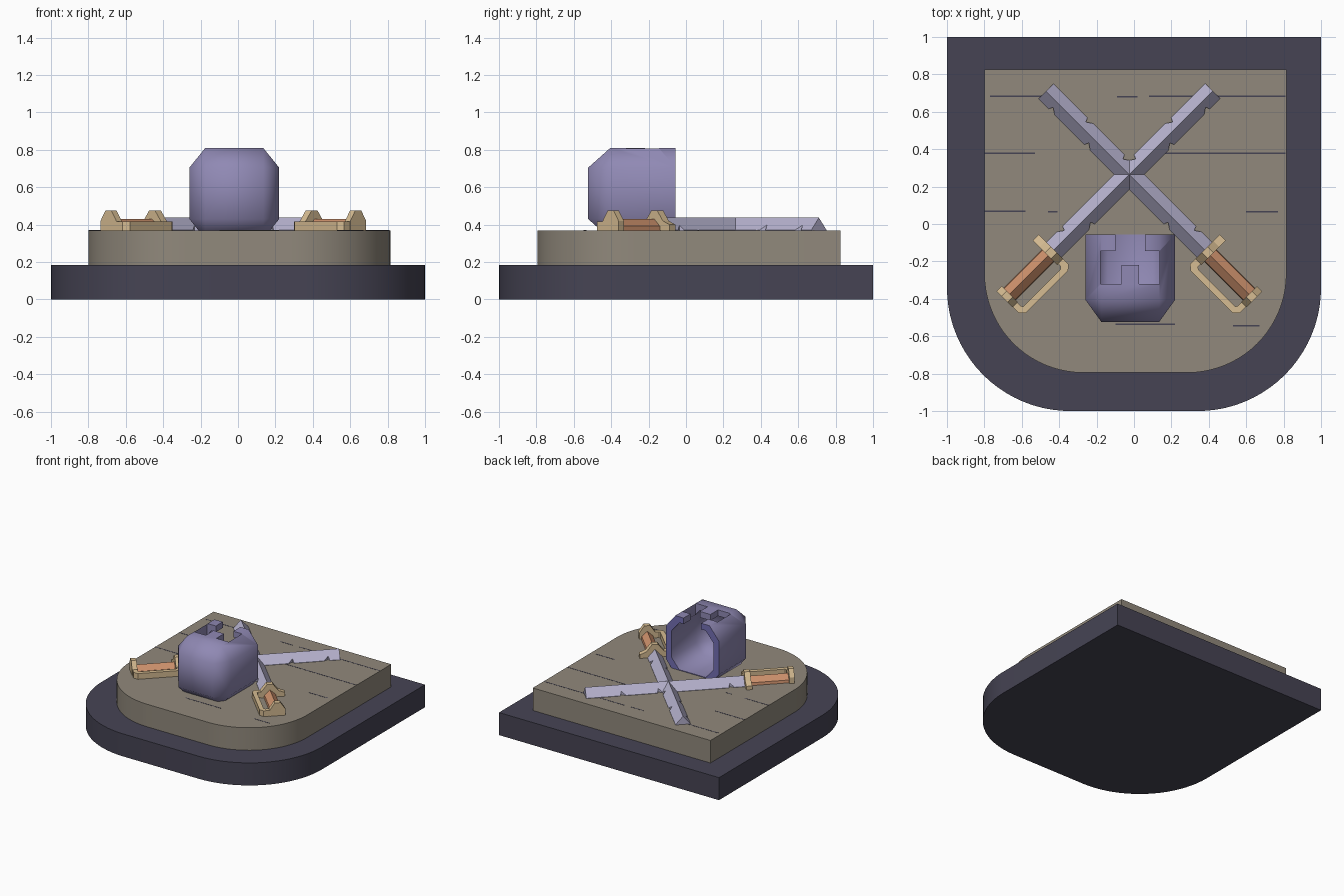
import bpy, bmesh, math
from mathutils import Vector

if "Cube" in bpy.data.objects:
    bpy.data.objects.remove(bpy.data.objects["Cube"])


def material(name, rgb):
    m = bpy.data.materials.new(name)
    lin = [((c / 255 + 0.055) / 1.055) ** 2.4 for c in rgb]
    m.diffuse_color = (*lin, 1)
    m.use_nodes = True
    m.node_tree.nodes["Principled BSDF"].inputs["Base Color"].default_value = m.diffuse_color
    return m


DARK = material("dark slate", (70, 68, 84))
STONE = material("warm stone", (145, 137, 124))
PURPLE = material("helmet purple", (144, 137, 180))
RIM = material("rim blue", (115, 110, 178))
STEEL = material("blade steel", (182, 178, 206))
GOLD = material("guard gold", (214, 188, 146))
LEATHER = material("grip leather", (205, 145, 108))


def finish(bm, name, *mats):
    bmesh.ops.recalc_face_normals(bm, faces=bm.faces)
    me = bpy.data.meshes.new(name)
    bm.to_mesh(me)
    bm.free()
    ob = bpy.data.objects.new(name, me)
    bpy.context.collection.objects.link(ob)
    for m in mats:
        me.materials.append(m)
    return ob


def prism(bm, points, offset):
    """Solid from a flat outline of 3D points pushed along offset."""
    face = bm.faces.new([bm.verts.new(p) for p in points])
    r = bmesh.ops.extrude_face_region(bm, geom=[face], use_keep_orig=True)
    vs = [v for v in r["geom"] if isinstance(v, bmesh.types.BMVert)]
    bmesh.ops.translate(bm, verts=vs, vec=Vector(offset))


# Stacked plaques, square at the back and rounded at the front
def plaque(name, x0, x1, y0, y1, r, z0, z1, mat):
    pts = [(x1, y1, z0), (x0, y1, z0)]
    for cx, start in ((x0 + r, 180), (x1 - r, 270)):
        for i in range(21):
            a = math.radians(start + i * 4.5)
            pts.append((cx + r * math.cos(a), y0 + r + r * math.sin(a), z0))
    bm = bmesh.new()
    prism(bm, pts, (0, 0, z1 - z0))
    ob = finish(bm, name, mat)
    bpy.context.view_layer.objects.active = ob
    ob.select_set(True)
    bpy.ops.object.shade_smooth_by_angle(angle=math.radians(30))
    ob.select_set(False)


plaque("lower_plaque", -1, 1, -1, 1, 0.66, 0, 0.185, DARK)
plaque("upper_plaque", -0.8, 0.815, -0.795, 0.825, 0.53, 0.185, 0.37, STONE)

# Fine dark cracks on the upper plaque
bm = bmesh.new()
for x0, x1, y in ((-0.77, -0.49, 0.683), (-0.09, 0.02, 0.68), (0.08, 0.81, 0.683),
                  (-0.8, -0.53, 0.378), (0.14, 0.81, 0.377), (-0.8, -0.58, 0.068),
                  (-0.46, -0.41, 0.066), (0.6, 0.77, 0.066),
                  (-0.1, 0.22, -0.537), (0.53, 0.67, -0.545)):
    h = 0.004
    prism(bm, [(x0, y - h, 0.369), (x1, y - h, 0.369), (x1, y + h, 0.369), (x0, y + h, 0.369)],
          (0, 0, 0.002))
finish(bm, "surface_cracks", DARK)

# Helmet lying on its back: faceted shell, crown to the front, neck open to the rear
HX, HZ = -0.02, 0.5675


def shell(name, w, flat, h, side, y_back, y_mid, y_front, *mats):
    bm = bmesh.new()
    for y in (y_back, y_mid):
        for a, b in ((w, side), (flat, h)):
            for sx in (-1, 1):
                for sz in (-1, 1):
                    bm.verts.new((HX + sx * a, y, HZ + sz * b))
    for sx in (-1, 1):
        for sz in (-1, 1):
            bm.verts.new((HX + sx * flat, y_front, HZ + sz * side))
    bmesh.ops.convex_hull(bm, input=bm.verts)
    bmesh.ops.dissolve_limit(bm, angle_limit=0.01, verts=bm.verts, edges=bm.edges)
    return finish(bm, name, *mats)


helmet = shell("helmet", 0.24, 0.155, 0.2425, 0.1375, -0.055, -0.405, -0.523, PURPLE, RIM)
for f in helmet.data.polygons:
    f.material_index = 1 if f.normal.y > 0.9 else 0
cavity = shell("helmet_cavity_cutter", 0.19, 0.12, 0.1925, 0.11, 0.05, -0.37, -0.473, PURPLE)

# Visor opening with nose guard
bm = bmesh.new()
visor = [(-0.10, 0.0), (-0.10, -0.145), (-0.18, -0.145), (-0.18, -0.32), (-0.068, -0.32),
         (-0.068, -0.22), (0.028, -0.22), (0.028, -0.32), (0.137, -0.32), (0.137, -0.145),
         (0.06, -0.145), (0.06, 0.0)]
prism(bm, [(x, y, 0.62) for x, y in visor], (0, 0, 0.3))
slot = finish(bm, "visor_cutter", PURPLE)

bpy.context.view_layer.objects.active = helmet
helmet.select_set(True)
for cutter in (cavity, slot):
    mod = helmet.modifiers.new("cut", "BOOLEAN")
    mod.operation, mod.solver, mod.object = "DIFFERENCE", "EXACT", cutter
    bpy.ops.object.modifier_apply(modifier=mod.name)
    bpy.data.objects.remove(cutter)
bpy.ops.object.shade_smooth_by_angle(angle=math.radians(52))
helmet.select_set(False)

# Crossed swords, described along (u) and across (w) the blade
S = math.sqrt(0.5)


def sword(side):
    def P(u, w, z):
        v = w + 0.205
        x, y = (u - v) * S, (u + v) * S
        return Vector((x if side == "left" else -0.05 - x, y, z))

    # Blade: two sloping halves with nicked edges
    bm = bmesh.new()
    half, low, high = 0.057, 0.372, 0.437
    ridge = [bm.verts.new(P(u, 0, high)) for u in (-0.41, 0.80)]
    for sgn, nicks in ((1, (-0.30, 0.24, 0.52)), (-1, (-0.17, 0.17, 0.43, 0.70))):
        edge = [bm.verts.new(P(0.80, sgn * half, low))]
        for n in reversed(nicks):
            for du, k in ((0.022, 0), (0.012, 0.4), (-0.022, 0)):
                edge.append(bm.verts.new(P(n + du, sgn * half * (1 - k), low + (high - low) * k)))
        edge.append(bm.verts.new(P(-0.41, sgn * half, low)))
        bm.faces.new([ridge[0], ridge[1]] + edge)
    bmesh.ops.recalc_face_normals(bm, faces=bm.faces)
    r = bmesh.ops.extrude_face_region(bm, geom=list(bm.faces), use_keep_orig=True)
    for v in r["geom"]:
        if isinstance(v, bmesh.types.BMVert):
            v.co.z = 0.362
    finish(bm, side + "_sword_blade", STEEL)

    def bar(bm, profile, u0, u1):
        prism(bm, [P(u0, w, z) for w, z in profile], P(u1, 0, 0) - P(u0, 0, 0))

    # Grip
    bm = bmesh.new()
    bar(bm, [(-0.047, 0.362), (-0.042, 0.392), (0, 0.43), (0.042, 0.392), (0.047, 0.362)],
        -0.745, -0.42)
    finish(bm, side + "_sword_grip", LEATHER)

    # Cross guard, pommel and knuckle bow
    bm = bmesh.new()
    bar(bm, [(-0.07, 0.362), (-0.07, 0.415), (-0.022, 0.476), (0.022, 0.476),
             (0.065, 0.42), (0.115, 0.40), (0.115, 0.362)], -0.445, -0.40)
    finish(bm, side + "_sword_guard", GOLD)
    bm = bmesh.new()
    bar(bm, [(-0.06, 0.362), (-0.06, 0.42), (-0.022, 0.476), (0.022, 0.476),
             (0.06, 0.42), (0.06, 0.362)], -0.775, -0.735)
    finish(bm, side + "_sword_pommel", GOLD)
    bm = bmesh.new()
    bow = [(-0.40, -0.05), (-0.40, -0.11), (-0.425, -0.132), (-0.745, -0.132), (-0.772, -0.105),
           (-0.772, -0.05), (-0.738, -0.05), (-0.738, -0.088), (-0.73, -0.098),
           (-0.45, -0.098), (-0.438, -0.088), (-0.438, -0.05)]
    prism(bm, [P(u, w, 0.362) for u, w in bow], (0, 0, 0.055))
    finish(bm, side + "_sword_knuckle_bow", GOLD)


for side in ("left", "right"):
    sword(side)
